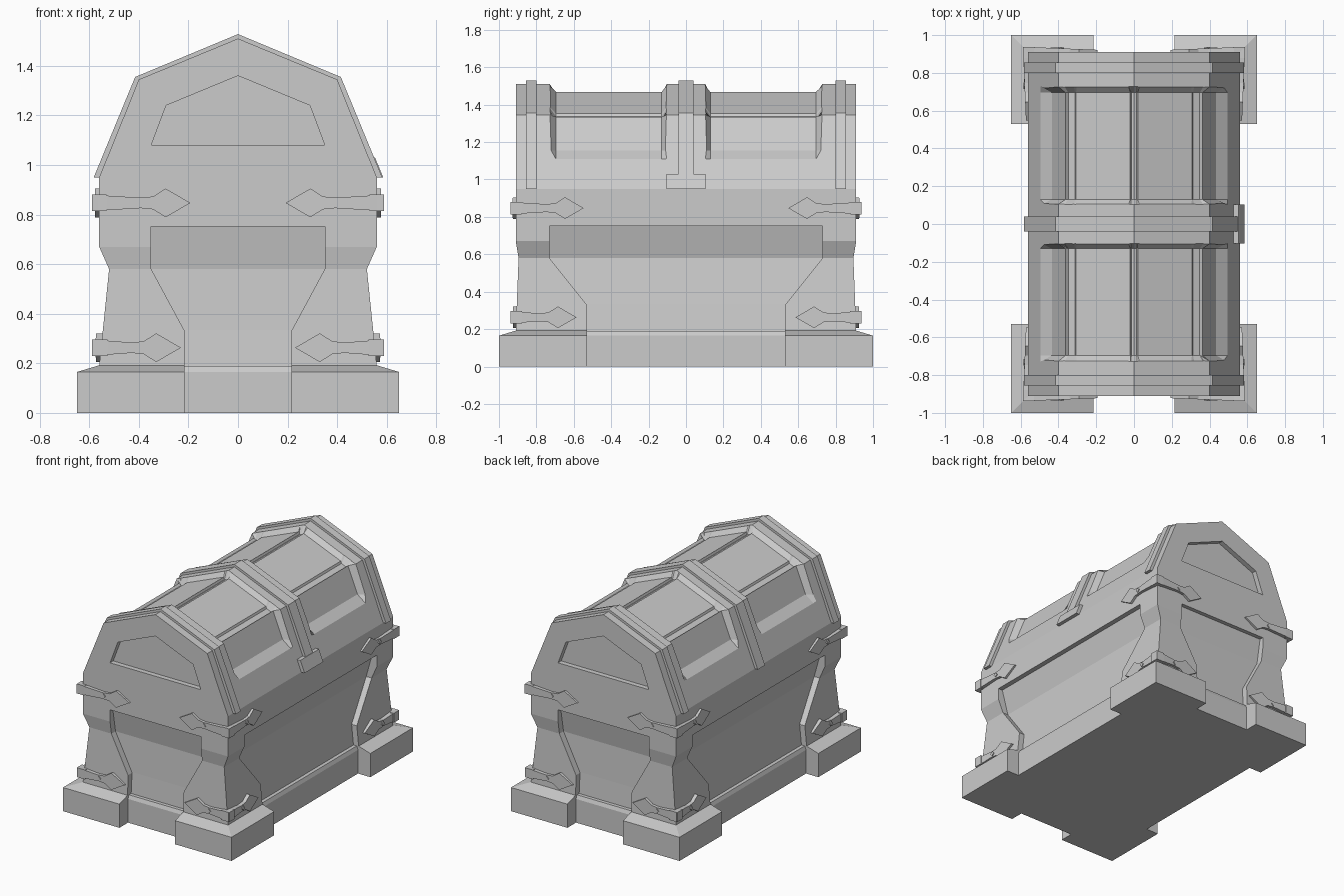
import bpy, bmesh

if "Cube" in bpy.data.objects:
    bpy.data.objects.remove(bpy.data.objects["Cube"])


def loft(name, sections):
    """Closed solid through rings that all have the same point count."""
    bm = bmesh.new()
    rings = [[bm.verts.new(p) for p in s] for s in sections]
    n = len(rings[0])
    for a, b in zip(rings, rings[1:]):
        for i in range(n):
            j = (i + 1) % n
            bm.faces.new((a[i], a[j], b[j], b[i]))
    bm.faces.new(rings[0][::-1])
    bm.faces.new(rings[-1])
    return finish(name, bm)


def finish(name, bm):
    bmesh.ops.recalc_face_normals(bm, faces=bm.faces[:])
    me = bpy.data.meshes.new(name)
    bm.to_mesh(me)
    bm.free()
    ob = bpy.data.objects.new(name, me)
    bpy.context.collection.objects.link(ob)
    return ob


def rect(x0, x1, y0, y1, z):
    return [(x0, y0, z), (x1, y0, z), (x1, y1, z), (x0, y1, z)]


def ring(hx, hy, z):
    return rect(-hx, hx, -hy, hy, z)


def both(half):
    """Mirror a half profile (u, z) that runs toward the centre line."""
    return half + [(-u, z) for u, z in reversed(half) if u > 0]


def along_y(name, pts, y0, y1):
    return loft(name, [[(u, y, z) for u, z in pts] for y in (y0, y1)])


def along_x(name, pts, x0, x1):
    return loft(name, [[(x, u, z) for u, z in pts] for x in (x0, x1)])


def boolean(target, tool, op='DIFFERENCE'):
    m = target.modifiers.new("cut", 'BOOLEAN')
    m.operation, m.solver, m.object = op, 'EXACT', tool
    bpy.context.view_layer.objects.active = target
    bpy.ops.object.modifier_apply(modifier=m.name)
    bpy.data.objects.remove(tool)


def mirror(ob, x=True, y=True):
    m = ob.modifiers.new("mirror", 'MIRROR')
    m.use_axis = (x, y, False)


# Chest shell: waisted body continuing into the gabled lid
bm = bmesh.new()
levels = [ring(.56, .91, .19), ring(.52, .895, .58), ring(.56, .91, .67), ring(.56, .91, .95)]
rs = [[bm.verts.new(p) for p in r] for r in levels]
for a, b in zip(rs, rs[1:]):
    for i in range(4):
        bm.faces.new((a[i], a[(i + 1) % 4], b[(i + 1) % 4], b[i]))
bm.faces.new(rs[0])
top = rs[-1]
roof = [[bm.verts.new((x, y, z)) for x, z in ((-.40, 1.345), (0, 1.51), (.40, 1.345))]
        for y in (-.91, .91)]
f = [top[0]] + roof[0] + [top[1]]
k = [top[3]] + roof[1] + [top[2]]
bm.faces.new(f)
bm.faces.new(k)
for i in range(4):
    bm.faces.new((f[i], f[i + 1], k[i + 1], k[i]))
shell = finish("chest_shell", bm)

# Recessed body panels leave four flared corner posts
side = [(.73, .75), (.73, .58), (.53, .33), (.53, .10)]
end = [(.35, .752), (.35, .58), (.215, .33), (.215, .10)]
boolean(shell, along_x("side_cutter", both(side[::-1]), -.8, .8))
boolean(shell, along_y("end_cutter", both(end[::-1]), -1.2, 1.2))
core = loft("panel_core", [ring(.525, .875, .10), ring(.52, .87, .19), ring(.505, .86, .335),
                           ring(.478, .85, .58), ring(.54, .89, .80)])
boolean(shell, core, 'UNION')

# Lid recesses with bevelled rims and grooved plank floors
rim = [(.9, 1.10), (.503, 1.105), (.495, 1.155), (.407, 1.347), (.37, 1.365), (.32, 1.386),
       (.305, 1.392), (.03, 1.504), (.018, 1.508), (0, 1.516)]
floor = [(.9, 1.10), (.498, 1.107), (.435, 1.155), (.362, 1.335), (.348, 1.322), (.312, 1.337),
         (.306, 1.352), (.02, 1.468), (.014, 1.452), (0, 1.457)]
for s in (-1, 1):
    secs = []
    for y, half in ((.10, rim), (.13, floor), (.695, floor), (.732, rim)):
        secs.append([(u, s * y, z) for u, z in both([(.9, 1.8)] + half)])
    boolean(shell, loft("lid_cutter", secs))

# Gable recess on both ends
gable = both([(.35, 1.08), (.29, 1.24), (0, 1.36)])
for s in (-1, 1):
    boolean(shell, along_y("gable_cutter", gable, s * .875, s * 1.1))

# Plinth and corner feet
loft("plinth", [ring(.555, .905, 0), ring(.555, .905, .165), ring(.545, .895, .19)])
foot = loft("corner_feet", [rect(.215, .65, .53, 1.0, 0), rect(.215, .65, .53, 1.0, .165),
                            rect(.215, .56, .53, .91, .192)])
mirror(foot)

# Raised ribs over the lid
outer = both([(.582, .95), (.415, 1.355), (0, 1.528)])
inner = both([(.55, .95), (.392, 1.335), (0, 1.495)])
rib_profile = outer + inner[::-1]
mirror(along_y("end_ribs", rib_profile, .80, .855), x=False)
along_y("middle_rib", rib_profile, -.04, .04)

# Latch plate at the foot of the middle rib
along_y("latch_plate", [(.54, .95), (.586, .95), (.553, 1.03), (.51, 1.03)], -.103, .103)


# Arrow-headed corner straps with a diamond stud
def strap(name, axis, corner, tip, face, z):
    def place(u, d, v):
        return (u, face + d, z + v) if axis == 'x' else (face + d, u, z + v)

    def tilt(u):
        return .012 + .016 * (u - tip) / (corner - tip)

    h, neck = tip + .10, tip + .15
    arrow = [(corner, .033), (neck + .05, .021), (neck, .026), (h, .058), (tip, 0),
             (h, -.058), (neck, -.026), (neck + .05, -.021), (corner, -.033)]
    c = tip + .195 if axis == 'x' else tip + .185
    stud = [(c + .017, 0), (c, .017), (c - .017, 0), (c, -.017)]
    for label, pts, lift in ((name, arrow, 0), (name + "_stud", stud, .006)):
        mirror(loft(label, [[place(u, -.03, v) for u, v in pts],
                            [place(u, tilt(u) + lift, v) for u, v in pts]]))


strap("upper_end_strap", 'x', .588, .192, .91, .847)
strap("upper_side_strap", 'y', .937, .547, .56, .847)
strap("lower_end_strap", 'x', .588, .23, .908, .263)
strap("lower_side_strap", 'y', .937, .585, .556, .263)
